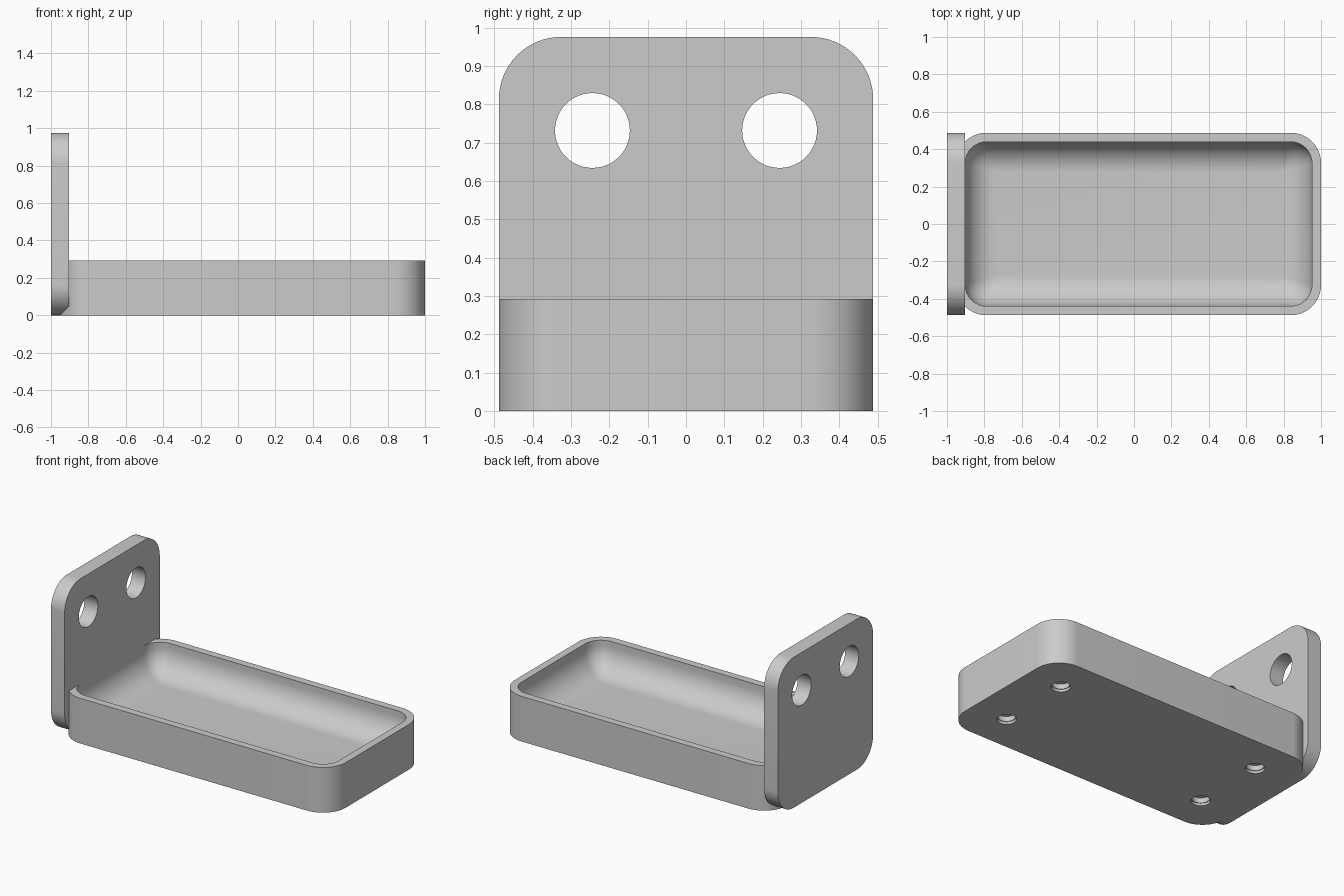
import bpy, bmesh, math
from mathutils import Matrix

if "Cube" in bpy.data.objects:
    bpy.data.objects.remove(bpy.data.objects["Cube"])

U = 1 / 61.5                      # one design unit
WIDTH, PLATE, WALL, HEIGHT, LENGTH = 60 * U, 6 * U, 3 * U, 18 * U, 120 * U
RADIUS, FILLET, FLOOR = 10 * U, 10 * U, 6 * U
TRAY_X = 1 - LENGTH / 2           # tray centre

grey = bpy.data.materials.new("grey_plastic")
grey.use_nodes = True
colour = (0.6, 0.6, 0.6, 1)
grey.diffuse_color = colour
grey.node_tree.nodes["Principled BSDF"].inputs["Base Color"].default_value = colour


def rounded_rect(length, width, radius, steps=16):
    """Outline points of a rectangle with round corners."""
    points = []
    for corner, (sx, sy) in enumerate([(1, 1), (-1, 1), (-1, -1), (1, -1)]):
        for i in range(steps + 1):
            a = math.pi / 2 * (corner + i / steps)
            points.append((sx * (length / 2 - radius) + radius * math.cos(a),
                           sy * (width / 2 - radius) + radius * math.sin(a)))
    return points


def stacked_solid(name, length, width, profile):
    """Join outlines given as (inset, height, corner radius) and cap both ends."""
    bm = bmesh.new()
    rings = []
    for inset, z, radius in profile:
        outline = rounded_rect(length - 2 * inset, width - 2 * inset, radius)
        rings.append([bm.verts.new((x, y, z)) for x, y in outline])
    count = len(rings[0])
    for low, high in zip(rings, rings[1:]):
        for i in range(count):
            j = (i + 1) % count
            bm.faces.new((low[i], low[j], high[j], high[i]))
    bm.faces.new(rings[0][::-1])
    bm.faces.new(rings[-1])
    bmesh.ops.recalc_face_normals(bm, faces=bm.faces)
    mesh = bpy.data.meshes.new(name)
    bm.to_mesh(mesh)
    bm.free()
    mesh.materials.append(grey)
    obj = bpy.data.objects.new(name, mesh)
    bpy.context.collection.objects.link(obj)
    return obj


def drill(obj, centres, radius, depth, axis):
    """Cut round holes with one hidden cutter."""
    bm = bmesh.new()
    turn = Matrix.Rotation(math.pi / 2, 4, 'Y') if axis == 'X' else Matrix()
    for c in centres:
        bmesh.ops.create_cone(bm, cap_ends=True, segments=48, radius1=radius,
                              radius2=radius, depth=depth,
                              matrix=Matrix.Translation(c) @ turn)
    mesh = bpy.data.meshes.new(obj.name + "_cutter")
    bm.to_mesh(mesh)
    bm.free()
    mesh.materials.append(grey)
    cutter = bpy.data.objects.new(obj.name + "_cutter", mesh)
    bpy.context.collection.objects.link(cutter)
    cutter.hide_render = True
    mod = obj.modifiers.new("holes", 'BOOLEAN')
    mod.operation, mod.solver, mod.object = 'DIFFERENCE', 'EXACT', cutter
    bpy.ops.object.select_all(action='DESELECT')
    bpy.context.view_layer.objects.active = obj
    obj.select_set(True)
    bpy.ops.object.modifier_apply(modifier=mod.name)
    bpy.data.objects.remove(cutter)
    bpy.ops.object.shade_smooth_by_angle(angle=math.radians(30))


# Tray: outer wall, flat rim, then a bowl with a generously rounded floor edge
profile = [(0, 0, RADIUS), (0, HEIGHT, RADIUS), (WALL, HEIGHT, RADIUS - WALL)]
for i in range(17):
    a = math.pi / 2 * i / 16
    inset = FILLET * (1 - math.cos(a))
    profile.append((WALL + inset, FLOOR + FILLET * (1 - math.sin(a)),
                    (RADIUS - WALL) * (1 - 0.98 * inset / FILLET)))
tray = stacked_solid("tray", LENGTH, WIDTH, profile)
tray.data.transform(Matrix.Translation((TRAY_X, 0, 0)))

# Four stepped round holes under the tray: a wide mouth and a narrower bore
holes = [(TRAY_X + sx * 45 * U, sy * 15 * U, 0) for sx in (-1, 1) for sy in (-1, 1)]
drill(tray, holes, 3.5 * U, 2 * U, 'Z')
drill(tray, holes, 3.2 * U, 6 * U, 'Z')

# Upright mounting plate with two through holes
plate = stacked_solid("mounting_plate", WIDTH, WIDTH, [(0, 0, RADIUS), (0, PLATE, RADIUS)])
plate.data.transform(Matrix.Translation((-1, 0, WIDTH / 2)) @ Matrix.Rotation(math.pi / 2, 4, 'Y'))
drill(plate, [(-1 + PLATE / 2, sy * 15 * U, 45 * U) for sy in (-1, 1)],
      6 * U, PLATE * 2, 'X')
